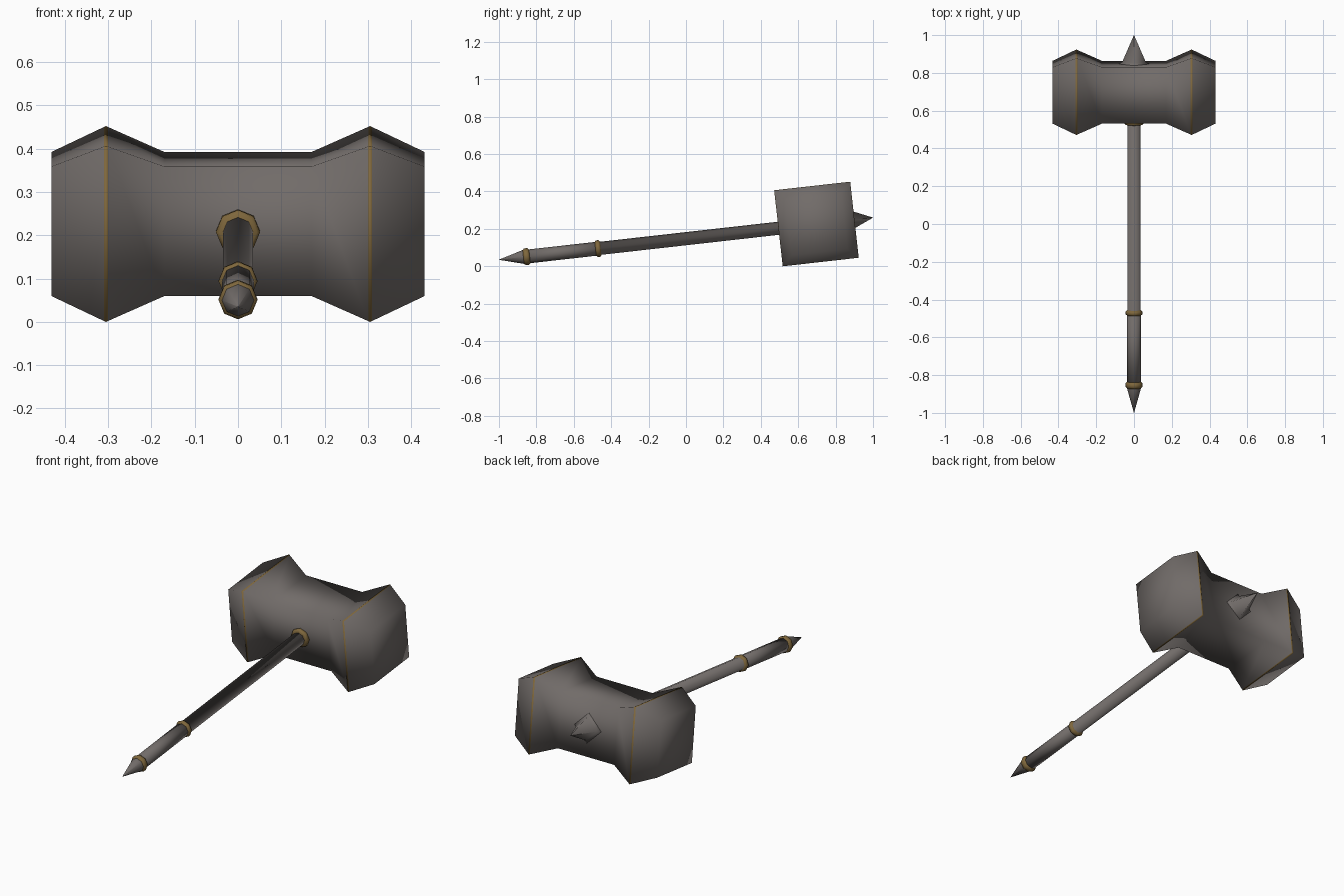
import bpy, bmesh, math
from mathutils import Matrix

if "Cube" in bpy.data.objects:
    bpy.data.objects.remove(bpy.data.objects["Cube"])

def material(name, rgb):
    m = bpy.data.materials.new(name)
    m.diffuse_color = (*rgb, 1)
    m.use_nodes = True
    m.node_tree.nodes["Principled BSDF"].inputs["Base Color"].default_value = m.diffuse_color
    return m

STEEL = material("grey steel", (0.165, 0.148, 0.140))
GOLD = material("dull gold", (0.21, 0.135, 0.045))

# Local frame: origin at head centre, +y along the shaft towards the spike
TILT = Matrix.Translation((0, 0.6975, 0.226)) @ Matrix.Rotation(math.radians(6.42), 4, 'X')

def loft(name, sections, mats=(STEEL,), gold=(), smooth=True):
    """Skin a list of vertex rings, closing both ends; gold lists segment indices."""
    bm = bmesh.new()
    rings = [[bm.verts.new(p) for p in s] for s in sections]
    n = len(rings[0])
    for i in range(len(rings) - 1):
        for k in range(n):
            a, b = rings[i], rings[i + 1]
            f = bm.faces.new((a[k], a[(k + 1) % n], b[(k + 1) % n], b[k]))
            f.material_index = 1 if i in gold else 0
    bm.faces.new(rings[0])
    bm.faces.new(rings[-1])
    bmesh.ops.remove_doubles(bm, verts=bm.verts, dist=1e-5)
    bmesh.ops.recalc_face_normals(bm, faces=bm.faces)
    for f in bm.faces:
        f.smooth = smooth
    me = bpy.data.meshes.new(name)
    bm.to_mesh(me)
    bm.free()
    for m in mats:
        me.materials.append(m)
    ob = bpy.data.objects.new(name, me)
    bpy.context.collection.objects.link(ob)
    ob.matrix_world = TILT
    return ob

def ring(s, r, sides):
    return [(r * math.cos(2 * math.pi * k / sides), s, r * math.sin(2 * math.pi * k / sides))
            for k in range(sides)]

def turned(name, profile, sides=8, mats=(STEEL,)):
    return loft(name, [ring(s, r, sides) for s, r in profile], mats)

# Hammer head: square sections along x, with thin gold strips on the two ridges
half = [(0.17, 0.1505), (0.300, 0.2025), (0.305, 0.2045), (0.310, 0.2025), (0.431, 0.1505)]
stations = [(-x, h) for x, h in reversed(half)] + half
squares = [[(x, -h, -h), (x, h, -h), (x, h, h), (x, -h, h)] for x, h in stations]
loft("hammer_head", squares, (STEEL, GOLD), gold=(1, 2, 6, 7))

# Shaft and pommel point
turned("shaft", [(-1.56, 0.037), (-1.17, 0.037), (-1.17, 0.035), (-0.14, 0.035)])
turned("pommel_point", [(-1.708, 0.0005), (-1.57, 0.039), (-1.55, 0.039)])

# Gold collars on the shaft
for name, s, r, w in (("pommel_collar", -1.56, 0.045, 0.017),
                      ("grip_collar", -1.175, 0.045, 0.014),
                      ("head_collar", -0.16, 0.051, 0.014)):
    turned(name, [(s - w, r - 0.008), (s - w * 0.5, r), (s + w * 0.5, r), (s + w, r - 0.008)],
           mats=(GOLD,))

# Four-sided spike on the back of the head
turned("back_spike", [(0.14, 0.08), (0.153, 0.08), (0.162, 0.062), (0.304, 0.0005)], sides=4)
